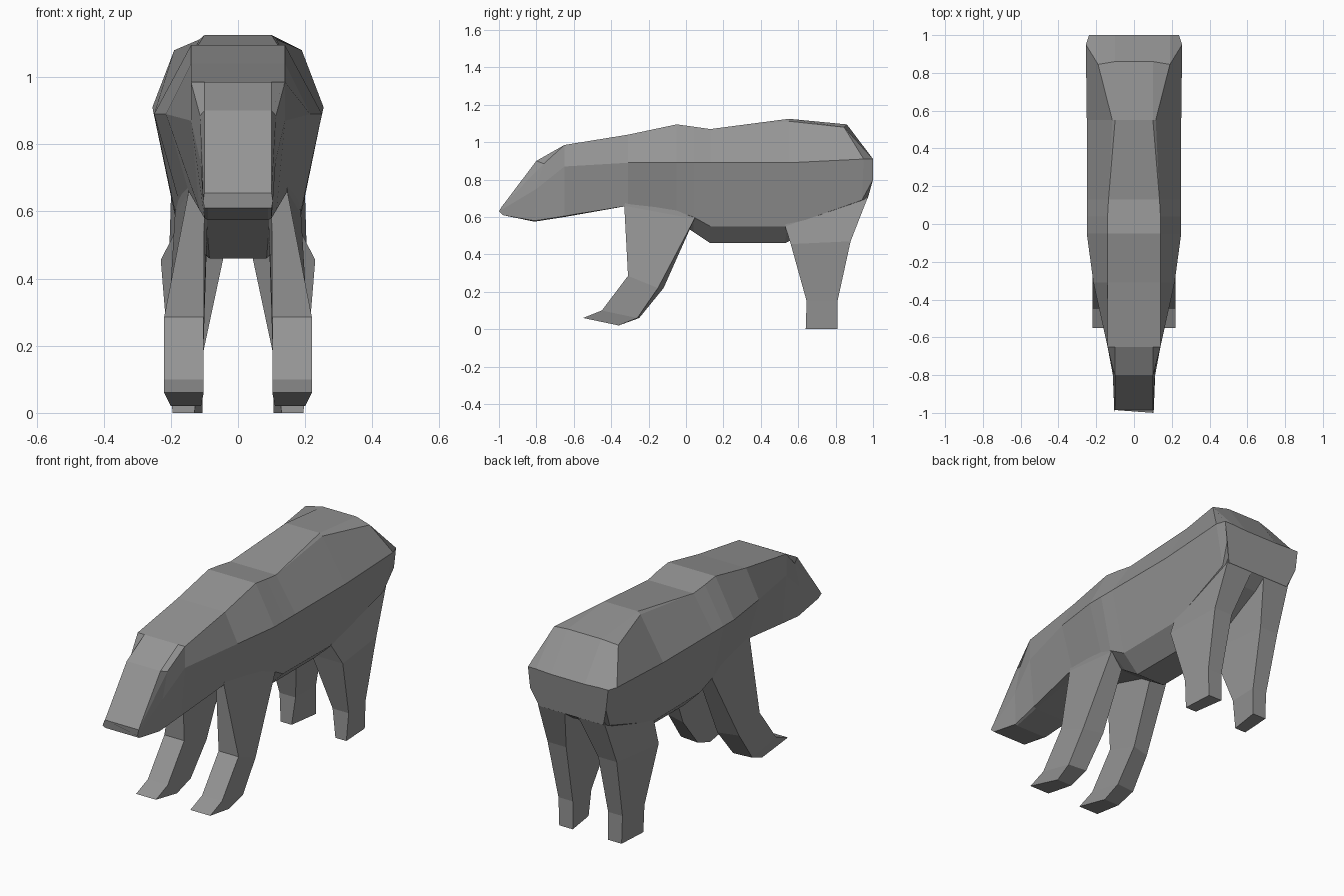
import bpy
import bmesh

fur = bpy.data.materials.new("grey fur")
fur.diffuse_color = (0.3, 0.3, 0.3, 1)


def loft(name, rings):
    """Skin a list of closed rings with equal point counts and cap both ends."""
    bm = bmesh.new()
    loops = [[bm.verts.new(p) for p in ring] for ring in rings]
    n = len(loops[0])
    for a, b in zip(loops, loops[1:]):
        for i in range(n):
            j = (i + 1) % n
            bm.faces.new((a[i], a[j], b[j], b[i]))
    bm.faces.new(loops[0])
    bm.faces.new(loops[-1])
    bmesh.ops.remove_doubles(bm, verts=bm.verts, dist=0.001)
    bmesh.ops.recalc_face_normals(bm, faces=bm.faces)
    mesh = bpy.data.meshes.new(name)
    bm.to_mesh(mesh)
    bm.free()
    mesh.materials.append(fur)
    obj = bpy.data.objects.new(name, mesh)
    bpy.context.collection.objects.link(obj)


def section(y, top, mid, low, keel):
    """Half section at one y, from spine edge to belly edge; pairs are (x, z)."""
    return [(x, y, z) for x, z in (top, top, mid, low, keel)]


# Body, neck and head: half sections from nose to rump
halves = [
    [(.10, -.985, .655), (.10, -.985, .655), (.104, -1.0, .63),
     (.10, -.98, .61), (.09, -.98, .61)],
    [(.10, -.80, .90), (.113, -.76, .885), (.112, -.80, .75),
     (.10, -.81, .58), (.09, -.81, .575)],
    [(.10, -.65, .985), (.14, -.65, .985), (.14, -.65, .87),
     (.115, -.65, .605), (.10, -.65, .60)],
    section(-.31, (.14, 1.04), (.215, .89), (.147, .66), (.10, .66)),
    section(-.05, (.14, 1.095), (.25, .89), (.176, .63), (.10, .58)),
    section(.04, (.14, 1.083), (.25, .89), (.188, .60), (.09, .52)),
    section(.13, (.135, 1.07), (.25, .89), (.175, .55), (.085, .46)),
    [(.10, .55, 1.125), (.115, .55, 1.112), (.25, .55, .89),
     (.18, .54, .55), (.085, .53, .46)],
    [(.10, .86, 1.095), (.19, .845, 1.08), (.255, .95, .91),
     (.205, .94, .69), (.07, .90, .65)],
    [(.10, 1.0, .905), (.19, 1.0, .91), (.238, 1.0, .91),
     (.225, 1.0, .80), (.19, .972, .70)],
]
loft("body_and_head",
     [h + [(-x, y, z) for x, y, z in reversed(h)] for h in halves])

# Leg rings: front (y, z), back (y, z), front (inner x, outer x), back (inner, outer),
# and how far the outer back corner is moved in y
front_leg = [
    ((-.32, .70), (.04, .64), (.10, .150), (.10, .185), 0),
    ((-.33, .66), (.035, .59), (.10, .147), (.09, .188), .01),
    ((-.31, .285), (-.12, .22), (.102, .22), (.102, .21), -.03),
    ((-.45, .10), (-.25, .06), (.102, .22), (.105, .212), -.01),
    ((-.55, .06), (-.36, .02), (.102, .22), (.11, .20), 0),
]
hind_leg = [
    ((.54, .62), (.98, .76), (.05, .185), (.04, .20), 0),
    ((.53, .55), (.97, .70), (.05, .182), (.04, .198), 0),
    ((.56, .455), (.88, .47), (.045, .23), (.095, .205), 0),
    ((.645, .15), (.81, .15), (.11, .205), (.105, .19), 0),
    ((.64, 0), (.81, 0), (.13, .195), (.105, .185), 0),
]
for kind, rings in (("front_leg", front_leg), ("hind_leg", hind_leg)):
    for side, s in (("left", 1), ("right", -1)):
        loft(f"{kind}_{side}",
             [[(s * fx[0], *f), (s * fx[1], *f),
               (s * bx[1], b[0] + dy, b[1]), (s * bx[0], *b)]
              for f, b, fx, bx, dy in rings])
